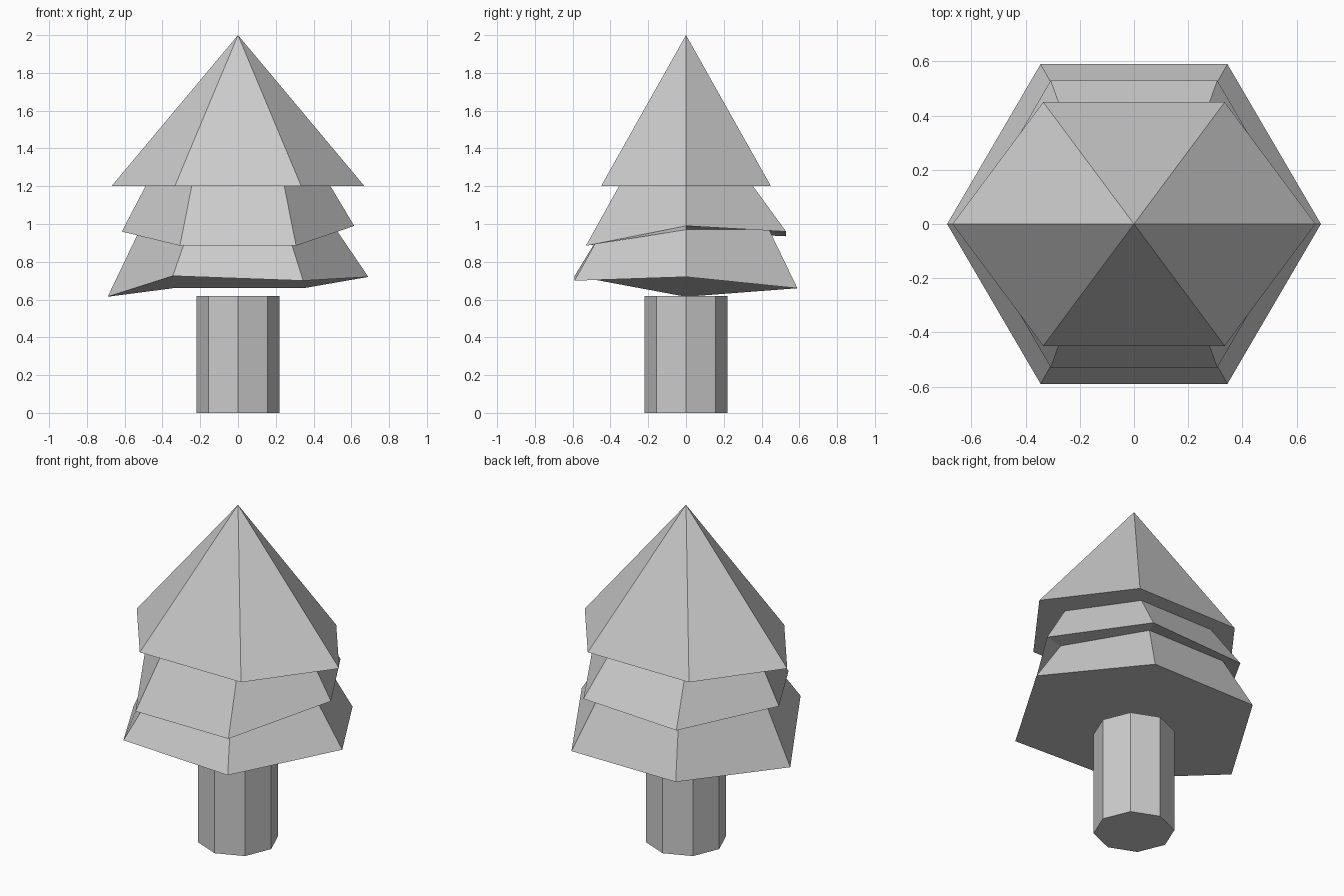
import bpy, bmesh, math

if "Cube" in bpy.data.objects:
    bpy.data.objects.remove(bpy.data.objects["Cube"])


def finish(bm, name):
    bmesh.ops.recalc_face_normals(bm, faces=bm.faces)
    mesh = bpy.data.meshes.new(name)
    bm.to_mesh(mesh)
    bm.free()
    obj = bpy.data.objects.new(name, mesh)
    bpy.context.collection.objects.link(obj)
    return obj


def hex_ring(bm, rx, half_y, heights):
    """Six corners, counter-clockwise from +x, each with its own height."""
    sy = half_y / math.sin(math.pi / 3)
    return [bm.verts.new((rx * math.cos(i * math.pi / 3),
                          sy * math.sin(i * math.pi / 3), z))
            for i, z in enumerate(heights)]


# Trunk: eight-sided post
bm = bmesh.new()
bmesh.ops.create_cone(bm, cap_ends=True, segments=8, radius1=0.22,
                      radius2=0.22, depth=0.62)
for v in bm.verts:
    v.co.z += 0.31
finish(bm, "trunk")

# Foliage: pointed top, then skirts with uneven drooping hems
bm = bmesh.new()
rings = [
    hex_ring(bm, 0.67, 0.45, [1.2] * 6),                              # top hem
    hex_ring(bm, 0.49, 0.355, [1.2] * 6),                             # tuck
    hex_ring(bm, 0.615, 0.53, [0.99, 0.96, 0.935, 0.96, 0.885, 0.885]),  # middle hem
    hex_ring(bm, 0.52, 0.44, [0.97] * 6),                             # tuck
    hex_ring(bm, 0.69, 0.59, [0.72, 0.66, 0.66, 0.615, 0.725, 0.70]),    # lower hem
]
tip = bm.verts.new((0, 0, 2))
for i in range(6):
    j = (i + 1) % 6
    bm.faces.new((tip, rings[0][i], rings[0][j]))
    for upper, lower in zip(rings, rings[1:]):
        bm.faces.new((upper[i], lower[i], lower[j], upper[j]))
bm.faces.new(rings[-1][::-1])
finish(bm, "foliage")
